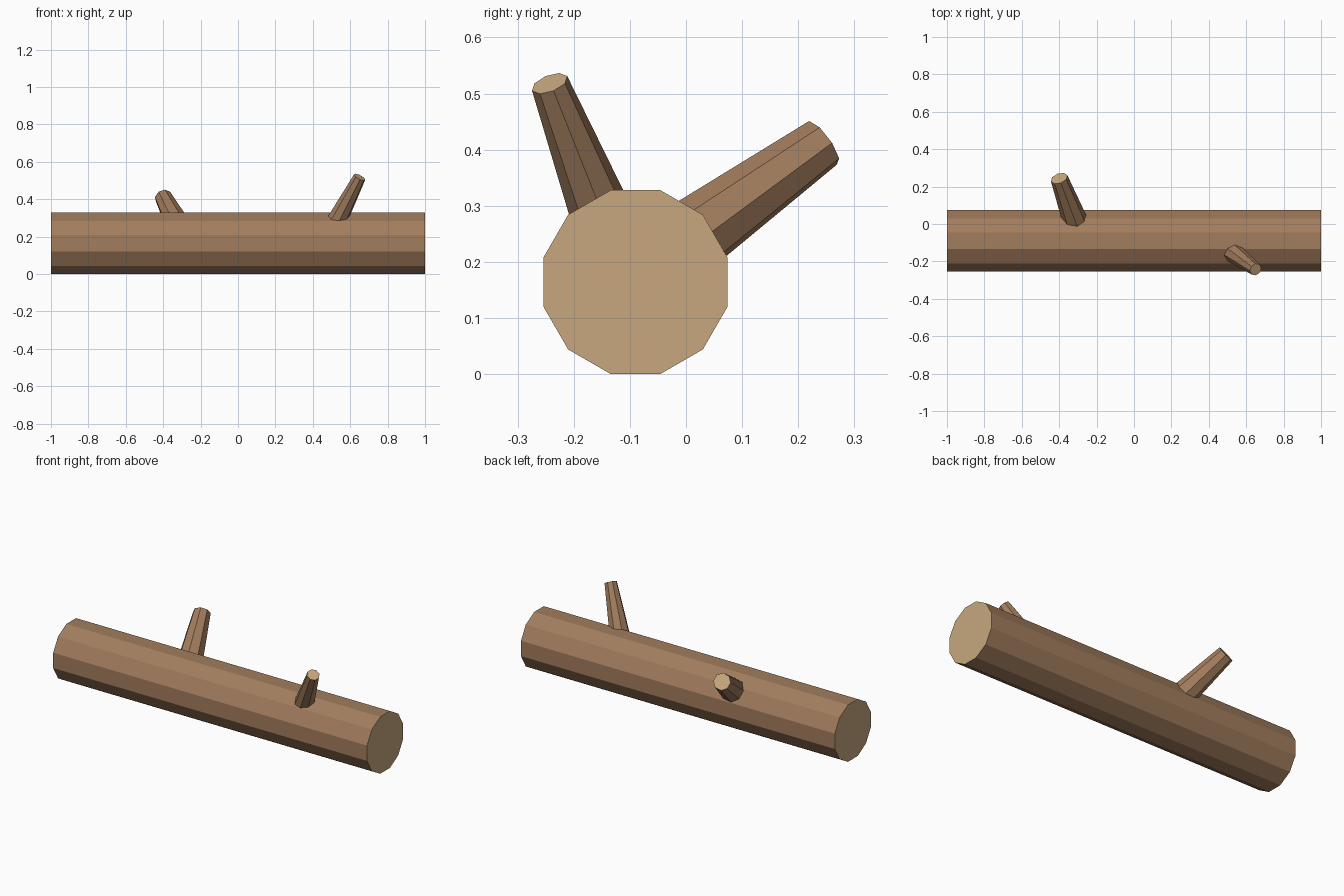
import bpy, bmesh, math
from mathutils import Vector, Matrix

if "Cube" in bpy.data.objects:
    bpy.data.objects.remove(bpy.data.objects["Cube"])


def material(name, rgb):
    m = bpy.data.materials.new(name)
    m.diffuse_color = (*rgb, 1)
    m.use_nodes = True
    m.node_tree.nodes["Principled BSDF"].inputs["Base Color"].default_value = m.diffuse_color
    return m


bark = material("brown bark", (0.36, 0.205, 0.11))
cut_wood = material("tan cut wood", (0.57, 0.39, 0.21))


def limb(name, start, end, r1, r2, sides, spin=0.0):
    """Tapered flat-sided cylinder with bark sides and cut-wood ends."""
    start, end = Vector(start), Vector(end)
    axis = end - start
    bm = bmesh.new()
    bmesh.ops.create_cone(bm, cap_ends=True, segments=sides, radius1=r1,
                          radius2=r2, depth=axis.length)
    turn = axis.to_track_quat('Z', 'Y').to_matrix().to_4x4()
    bm.transform(Matrix.Translation((start + end) / 2) @ turn @ Matrix.Rotation(spin, 4, 'Z'))
    for f in bm.faces:
        f.material_index = 1 if len(f.verts) == sides else 0
    mesh = bpy.data.meshes.new(name)
    bm.to_mesh(mesh)
    bm.free()
    mesh.materials.append(bark)
    mesh.materials.append(cut_wood)
    obj = bpy.data.objects.new(name, mesh)
    bpy.context.collection.objects.link(obj)
    return obj


def branch(name, base, tip, r_base, r_tip, sunk=0.09):
    """Branch stub whose root is carried on into the trunk."""
    base, tip = Vector(base), Vector(tip)
    length = (tip - base).length
    root = base - (tip - base).normalized() * sunk
    r_root = r_base + (r_base - r_tip) * sunk / length
    limb(name, root, tip, r_root, r_tip, 8)


# Trunk lying along x, resting on a flat side
radius = 0.164 / math.cos(math.pi / 12)
limb("trunk", (-1, -0.09, 0.164), (1, -0.09, 0.164), radius, radius, 12, math.pi / 12)

# Two branch stubs
branch("front_branch", (0.54, -0.16, 0.306), (0.65, -0.243, 0.518), 0.053, 0.034)
branch("back_branch", (-0.32, 0.03, 0.259), (-0.40, 0.244, 0.412), 0.066, 0.047)
